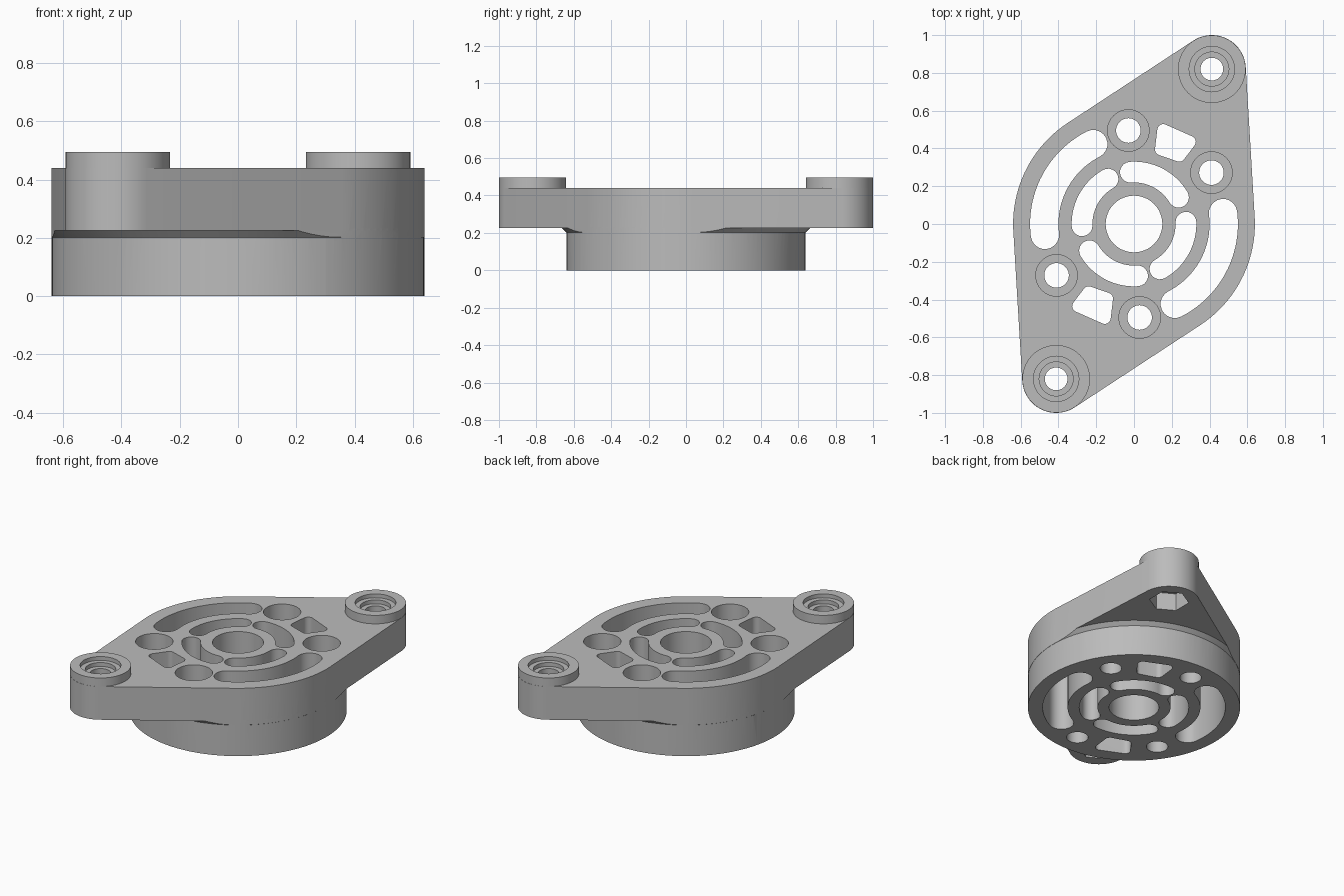
import bpy, bmesh, math
from mathutils import Vector
from mathutils.geometry import convex_hull_2d

if "Cube" in bpy.data.objects:
    bpy.data.objects.remove(bpy.data.objects["Cube"])

grey = bpy.data.materials.new("plain_grey")
grey.use_nodes = True
grey.diffuse_color = (0.5, 0.5, 0.5, 1)
grey.node_tree.nodes["Principled BSDF"].inputs["Base Color"].default_value = (0.5, 0.5, 0.5, 1)


def arc(r, a0, a1, n, c=(0, 0)):
    angles = [math.radians(a0 + (a1 - a0) * i / n) for i in range(n + 1)]
    return [Vector((c[0] + r * math.cos(a), c[1] + r * math.sin(a))) for a in angles]


def circle(r, c=(0, 0), n=48, start=0):
    return arc(r, start, start + 360, n, c)[:-1]


def hull(points):
    return [points[i] for i in convex_hull_2d(points)]


def curved_slot(radius, half, a0, a1):
    """Arc-shaped slot with round ends centred at angles a0 and a1."""
    start, end = arc(radius, a0, a1, 1)
    return (arc(radius + half, a0, a1, 28)
            + arc(half, a1, a1 + 180, 10, end)[1:-1]
            + arc(radius - half, a1, a0, 28)
            + arc(half, a0 + 180, a0 + 360, 10, start)[1:-1])


def turned(points):
    return [-p for p in points]


def prisms(name, parts):
    """One object from (outline, bottom, top) prisms."""
    bm = bmesh.new()
    for outline, z0, z1 in parts:
        face = bm.faces.new([bm.verts.new((p.x, p.y, z0)) for p in outline])
        up = bmesh.ops.extrude_face_region(bm, geom=[face])["geom"]
        for v in up:
            if isinstance(v, bmesh.types.BMVert):
                v.co.z = z1
    bmesh.ops.recalc_face_normals(bm, faces=bm.faces)
    return finish(name, bm)


def finish(name, bm):
    mesh = bpy.data.meshes.new(name)
    bm.to_mesh(mesh)
    bm.free()
    mesh.materials.append(grey)
    ob = bpy.data.objects.new(name, mesh)
    bpy.context.collection.objects.link(ob)
    return ob


def combine(target, tool, operation):
    tool.hide_render = True
    mod = target.modifiers.new("combine", "BOOLEAN")
    mod.operation, mod.object, mod.solver = operation, tool, "EXACT"
    bpy.context.view_layer.objects.active = target
    bpy.ops.object.modifier_apply(modifier=mod.name)
    bpy.data.objects.remove(tool)


# Flange outline: hub circle wrapped together with two mounting lobes
BOSSES = [(0.412, 0.82), (-0.412, -0.82)]
SCREWS = [(-0.03, 0.495), (0.41, 0.272), (0.03, -0.495), (-0.41, -0.272)]
outline = hull(circle(0.64, n=128) + circle(0.18, BOSSES[0], 64) + circle(0.18, BOSSES[1], 64))
body = prisms("mounting_flange", [(outline, 0.225, 0.44)])

# Small sloped fillet where the flange overhangs the hub
bm = bmesh.new()
ret = bmesh.ops.create_cone(bm, cap_ends=True, segments=128, radius1=0.638, radius2=0.67, depth=0.032)
bmesh.ops.translate(bm, verts=ret["verts"], vec=(0, 0, 0.216))
fillet = finish("hub_fillet", bm)
combine(fillet, prisms("fillet_limit", [(outline, 0.1, 0.4)]), "INTERSECT")
combine(body, fillet, "UNION")

# Round hub below, raised bosses above
combine(body, prisms("hub", [(circle(0.639, n=128), 0, 0.3)]), "UNION")
combine(body, prisms("bosses", [(circle(0.179, c, 64), 0.3, 0.495) for c in BOSSES]), "UNION")

# Through openings: curved slots, rounded windows, bore and screw holes
window_corners = [(0.155, 0.497), (0.295, 0.435), (0.24, 0.362), (0.143, 0.395)]
half_set = [
    curved_slot(0.475, 0.075, 117, 187),
    curved_slot(0.275, 0.055, 120, 182),
    curved_slot(0.275, 0.055, 31, 94),
    hull([p for c in window_corners for p in circle(0.032, c, 24)]),
]
openings = half_set + [turned(s) for s in half_set]
openings += [circle(0.15, n=64)]
openings += [circle(0.065, c) for c in SCREWS] + [circle(0.06, c) for c in BOSSES]
combine(body, prisms("through_cutter", [(s, -0.1, 0.6) for s in openings]), "DIFFERENCE")

# Counterbores for screws, stepped seats in the bosses, hexagonal nut pockets below
recesses = [(circle(0.11, c), 0.2, 0.6) for c in SCREWS]
recesses += [(circle(0.09, c), 0.445, 0.6) for c in BOSSES]
recesses += [(circle(0.12, c, 6, 30), 0.1, 0.34) for c in BOSSES]
combine(body, prisms("recess_cutter", recesses), "DIFFERENCE")
combine(body, prisms("seat_cutter", [(circle(0.12, c), 0.47, 0.6) for c in BOSSES]), "DIFFERENCE")

# Smooth curved walls, crisp edges
bpy.ops.object.select_all(action="DESELECT")
body.select_set(True)
bpy.context.view_layer.objects.active = body
bpy.ops.object.shade_smooth_by_angle(angle=math.radians(25))
